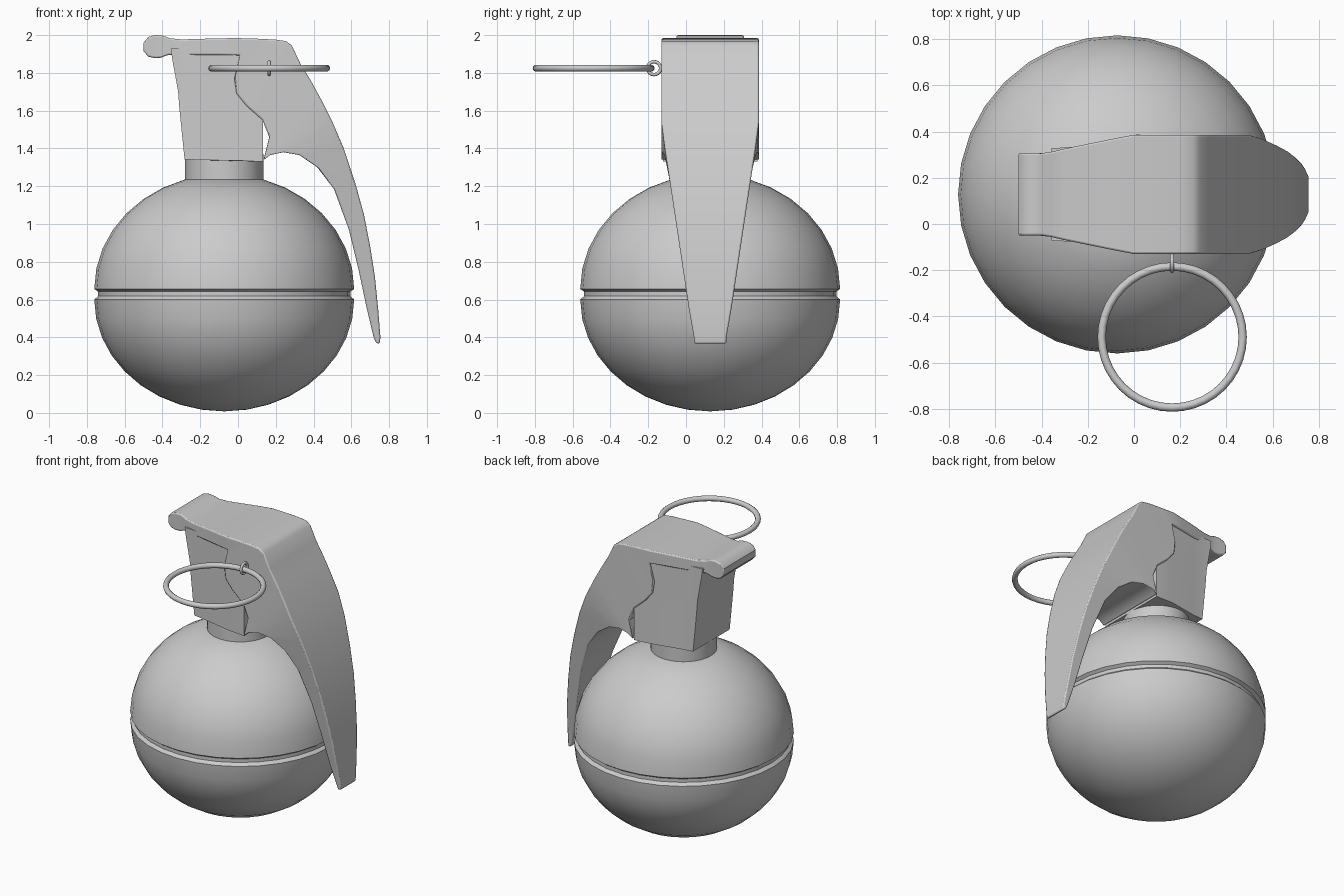
import bpy, bmesh
from math import sin, cos, pi, radians

if "Cube" in bpy.data.objects:
    bpy.data.objects.remove(bpy.data.objects["Cube"])

CX, CY = -0.073, 0.128   # axis of the round body


def finish(name, bm, angle=35, bevel=0.0):
    bmesh.ops.recalc_face_normals(bm, faces=bm.faces)
    me = bpy.data.meshes.new(name)
    bm.to_mesh(me)
    bm.free()
    ob = bpy.data.objects.new(name, me)
    bpy.context.collection.objects.link(ob)
    if bevel:
        m = ob.modifiers.new("soft_edges", 'BEVEL')
        m.width, m.segments, m.limit_method = bevel, 2, 'ANGLE'
        m.angle_limit = radians(50)
    bpy.ops.object.select_all(action='DESELECT')
    ob.select_set(True)
    bpy.context.view_layer.objects.active = ob
    bpy.ops.object.shade_smooth_by_angle(angle=radians(angle))
    return ob


def lathe(name, profile, segs=32):
    bm = bmesh.new()
    vs = [bm.verts.new((CX + r, CY, z)) for r, z in profile]
    edges = [bm.edges.new(p) for p in zip(vs, vs[1:])]
    bmesh.ops.spin(bm, geom=vs + edges, cent=(CX, CY, 0), axis=(0, 0, 1),
                   angle=2 * pi, steps=segs)
    bmesh.ops.remove_doubles(bm, verts=bm.verts, dist=1e-4)
    return finish(name, bm)


def strip_solid(name, pairs, half, bevel):
    """Solid from paired outer/inner side-profile points with a half width each."""
    bm = bmesh.new()
    rows = []
    for ox, oz, ix, iz in pairs:
        wo, wi = half(ox, oz), half(ix, iz)
        rows.append([bm.verts.new(c) for c in (
            (ox, CY - wo, oz), (ox, CY + wo, oz), (ix, CY + wi, iz), (ix, CY - wi, iz))])
    for a, b in zip(rows, rows[1:]):
        for i in range(4):
            j = (i + 1) % 4
            bm.faces.new((a[i], a[j], b[j], b[i]))
    bm.faces.new(rows[0])
    bm.faces.new(rows[-1])
    return finish(name, bm, bevel=bevel)


# Body: two half shells with a shallow groove between them
R, N = 0.688, 9
lower = [(R * sin(pi / 2 * i / N), 0.60 - 0.592 * cos(pi / 2 * i / N)) for i in range(N + 1)]
groove = [(0.668, 0.618), (0.668, 0.642), (R, 0.656)]
a_end = 1.262   # upper shell stops at the neck
upper = [(R * cos(a_end * i / 7), 0.656 + 0.608 * sin(a_end * i / 7)) for i in range(1, 8)]
lathe("body", lower + groove + upper + [(0, 1.235)])

# Neck
lathe("neck", [(0, 1.2), (0.207, 1.2), (0.207, 1.37), (0, 1.37)])

# Fuze head: tapered block, narrower at its back
bm = bmesh.new()
rows = []
for z, left in [(1.342, -0.283), (1.48, -0.297), (1.61, -0.31), (1.70, -0.317),
                (1.79, -0.333), (1.86, -0.346), (1.93, -0.356)]:
    dz = 0.012 if z < 1.4 else 0
    pts = [(left, 0.2, z), (-0.2, 0.208, z - dz / 4), (0.0, 0.245, z - dz / 2), (0.132, 0.25, z - dz)]
    rows.append([bm.verts.new((x, CY - w, h)) for x, w, h in pts]
                + [bm.verts.new((x, CY + w, h)) for x, w, h in reversed(pts)])
for a, b in zip(rows, rows[1:]):
    for i in range(8):
        j = (i + 1) % 8
        bm.faces.new((a[i], a[j], b[j], b[i]))
bm.faces.new(rows[0])
bm.faces.new(rows[-1])
finish("fuze_head", bm)


# Safety lever: top plate with rolled end, wavy side edge, long curved handle
def lever_half(x, z):
    t = min(max((x + 0.38) / 0.38, 0), 1)
    plan = 0.178 + 0.08 * t ** 0.9
    taper = min(0.258, 0.09 + 0.168 * (z - 0.4) / 1.12) if z > 0.4 else 0.086
    k = min(max((x - 0.17) / 0.22, 0), 1)
    return min(plan, 0.258 * (1 - k) + taper * k)


lever = [
    (-0.50, 1.96, -0.50, 1.915), (-0.475, 1.99, -0.475, 1.886), (-0.44, 2.0, -0.44, 1.878),
    (-0.40, 1.998, -0.41, 1.88), (-0.36, 1.983, -0.37, 1.895), (-0.30, 1.977, -0.30, 1.895),
    (-0.1, 1.983, -0.1, 1.895), (0.0, 1.984, 0.01, 1.893), (0.1, 1.981, -0.02, 1.77),
    (0.2, 1.976, -0.008, 1.69), (0.255, 1.968, 0.045, 1.625), (0.285, 1.945, 0.13, 1.55),
    (0.33, 1.85, 0.165, 1.46), (0.385, 1.76, 0.135, 1.338), (0.44, 1.66, 0.17, 1.365),
    (0.50, 1.54, 0.24, 1.38), (0.56, 1.40, 0.325, 1.365), (0.62, 1.22, 0.42, 1.30),
    (0.667, 1.05, 0.508, 1.185), (0.70, 0.88, 0.587, 0.97), (0.725, 0.72, 0.64, 0.75),
    (0.742, 0.55, 0.68, 0.56), (0.754, 0.40, 0.718, 0.40), (0.75, 0.366, 0.732, 0.37),
]
strip_solid("safety_lever", lever, lever_half, 0.008)

# Pull ring and the small eyelet holding it
for name, loc, rot, major, minor in [
        ("pull_ring", (0.165, -0.489, 1.825), (0, 0, 0), 0.305, 0.018),
        ("pin_eyelet", (0.165, -0.169, 1.825), (0, pi / 2, 0), 0.034, 0.009)]:
    bpy.ops.mesh.primitive_torus_add(location=loc, rotation=rot, major_radius=major,
                                     minor_radius=minor, major_segments=40, minor_segments=10)
    bpy.context.object.name = name
    bpy.ops.object.shade_smooth()
